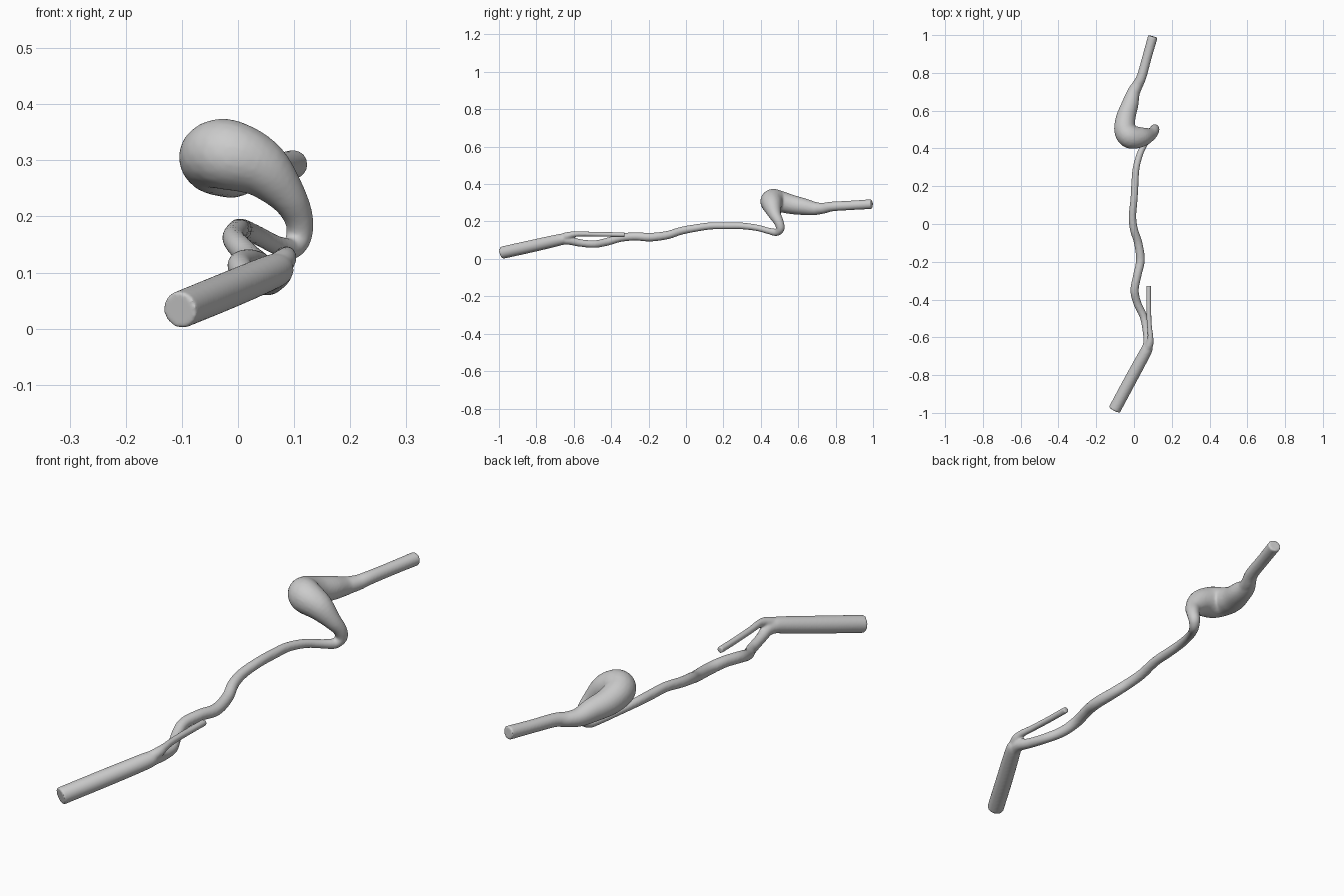
import bpy, bmesh, math
from mathutils import Vector

if "Cube" in bpy.data.objects:
    bpy.data.objects.remove(bpy.data.objects["Cube"])


def spline(pts, steps):
    """Catmull-Rom samples through (x, y, z, radius) points."""
    p = [Vector(q) for q in pts]
    p = [p[0] * 2 - p[1]] + p + [p[-1] * 2 - p[-2]]
    out = []
    for i in range(1, len(p) - 2):
        a, b, c, d = p[i - 1:i + 3]
        for s in range(steps):
            t = s / steps
            out.append(0.5 * (2 * b + (c - a) * t + (2 * a - 5 * b + 4 * c - d) * t * t
                              + (3 * b - a - 3 * c + d) * t ** 3))
    return out + [p[-2]]


def tube(bm, pts, steps=6, sides=28):
    """Closed tube of varying radius along a path."""
    path = spline(pts, steps)
    pos = [q.to_3d() for q in path]
    rings, up = [], Vector((0, 0, 1))
    for i, q in enumerate(path):
        tan = (pos[min(i + 1, len(pos) - 1)] - pos[max(i - 1, 0)]).normalized()
        up = (up - tan * up.dot(tan)).normalized()
        side = tan.cross(up)
        rings.append([bm.verts.new(pos[i] + (side * math.cos(a) + up * math.sin(a)) * q[3])
                      for a in (2 * math.pi * k / sides for k in range(sides))])
    for r0, r1 in zip(rings, rings[1:]):
        for k in range(sides):
            n = (k + 1) % sides
            bm.faces.new((r0[k], r0[n], r1[n], r1[k]))
    bm.faces.new(rings[0][::-1])
    bm.faces.new(rings[-1])


def ball_chain(bm, pts, steps=5):
    """Overlapping balls, for the tightly bent bulging section."""
    for q in spline(pts, steps):
        ret = bmesh.ops.create_icosphere(bm, subdivisions=3, radius=q[3])
        bmesh.ops.translate(bm, verts=ret["verts"], vec=q.to_3d())


bm = bmesh.new()

# wide straight inlet
tube(bm, [(-.104, -.984, .033, .033), (-.016, -.82, .069, .033), (.06, -.68, .101, .031),
          (.076, -.645, .108, .026)])

# thin side branch
tube(bm, [(.06, -.68, .106, .022), (.082, -.635, .122, .021), (.087, -.595, .132, .015),
          (.081, -.53, .133, .013), (.078, -.43, .131, .013), (.078, -.328, .129, .013)])

# long winding vessel
tube(bm, [(.06, -.68, .101, .028), (.073, -.63, .1, .024), (.066, -.57, .086, .02),
          (.05, -.49, .079, .02), (.018, -.42, .092, .021), (.003, -.35, .113, .022),
          (.018, -.27, .12, .022), (.034, -.19, .116, .023), (.022, -.1, .127, .022),
          (0, -.03, .149, .021), (-.008, .04, .163, .02), (0, .13, .176, .019),
          (.005, .22, .177, .019), (.012, .3, .176, .018), (.035, .38, .166, .017),
          (.066, .44, .15, .017), (.092, .482, .141, .019)])

# tight bend, neck and bulging sac
ball_chain(bm, [(.066, .44, .15, .017), (.092, .482, .141, .019), (.108, .504, .162, .023),
                (.108, .496, .197, .026), (.086, .474, .239, .034), (.038, .46, .288, .052),
                (-.018, .462, .31, .063), (-.047, .497, .308, .058), (-.044, .56, .292, .052),
                (-.022, .63, .279, .045), (-.005, .69, .269, .035), (.016, .735, .271, .028)], 6)

# straight outlet
tube(bm, [(-.005, .69, .269, .033), (.018, .735, .271, .029), (.04, .78, .28, .026),
          (.068, .88, .286, .025), (.1, .993, .293, .026)])

bmesh.ops.recalc_face_normals(bm, faces=bm.faces)
me = bpy.data.meshes.new("vessel")
bm.to_mesh(me)
bm.free()
vessel = bpy.data.objects.new("vessel", me)
bpy.context.collection.objects.link(vessel)

# fuse all sections into one smooth skin
remesh = vessel.modifiers.new("fuse", 'REMESH')
remesh.mode = 'VOXEL'
remesh.voxel_size = 0.0045
remesh.use_smooth_shade = True
relax = vessel.modifiers.new("relax", 'SMOOTH')
relax.factor = 0.5
relax.iterations = 6
